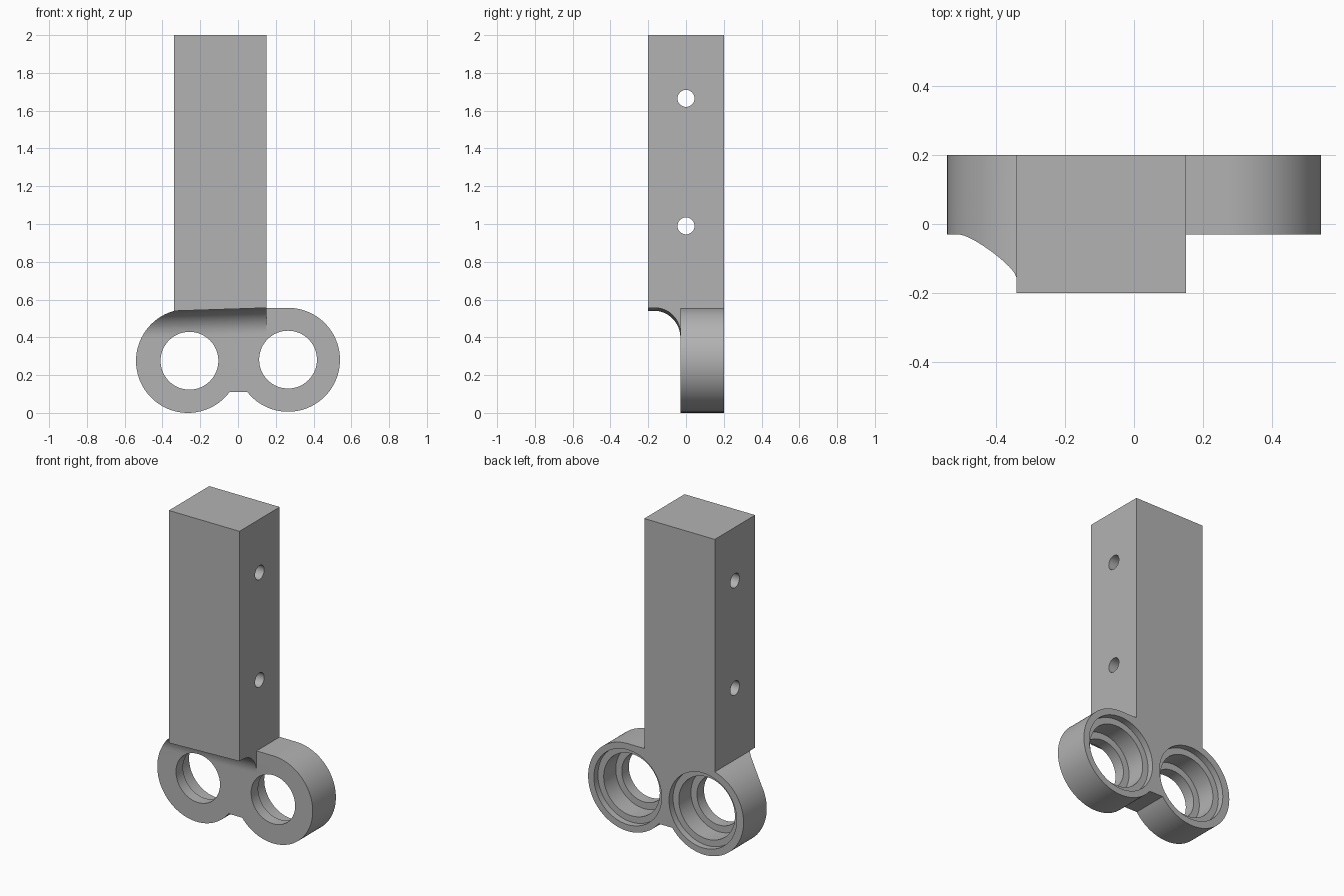
import bpy, bmesh, math
from mathutils import Vector

cube = bpy.data.objects.get("Cube")
if cube:
    bpy.data.objects.remove(cube, do_unlink=True)

grey = bpy.data.materials.new("plain grey")
grey.use_nodes = True
colour = (0.45, 0.45, 0.45, 1)
grey.diffuse_color = colour
grey.node_tree.nodes["Principled BSDF"].inputs["Base Color"].default_value = colour

LEFT = (-0.265, 0.275)
RIGHT = (0.265, 0.281)
R = 0.275
FRONT, STEP, BACK = -0.2, -0.03, 0.2
POST_A, POST_B = -0.34, 0.15


def prism(name, points, offset):
    """Solid made by sweeping a closed outline of 3D points along offset."""
    bm = bmesh.new()
    face = bm.faces.new([bm.verts.new(p) for p in points])
    new = bmesh.ops.extrude_face_region(bm, geom=[face])["geom"]
    verts = [g for g in new if isinstance(g, bmesh.types.BMVert)]
    bmesh.ops.translate(bm, verts=verts, vec=Vector(offset))
    bmesh.ops.recalc_face_normals(bm, faces=bm.faces)
    mesh = bpy.data.meshes.new(name)
    bm.to_mesh(mesh)
    bm.free()
    mesh.materials.append(grey)
    obj = bpy.data.objects.new(name, mesh)
    bpy.context.collection.objects.link(obj)
    return obj


def arc(centre, radius, start, end, steps):
    angles = [math.radians(start + (end - start) * i / steps) for i in range(steps + 1)]
    return [(centre[0] + radius * math.cos(a), centre[1] + radius * math.sin(a)) for a in angles]


def cylinder(name, axis, centre, radius, start, end, steps=64):
    ring = arc(centre, radius, 0, 360, steps)[:-1]
    if axis == "x":
        return prism(name, [(start, u, v) for u, v in ring], (end - start, 0, 0))
    return prism(name, [(u, start, v) for u, v in ring], (0, end - start, 0))


# Post and twin rings share one outline
outline = arc(LEFT, R, 105.8, 323.1, 64) + arc(RIGHT, R, 218.5 - 360, 90, 64)
outline += [(POST_B, 0.556), (POST_B, 2), (POST_A, 2)]
body = prism("bracket_body", [(x, FRONT, z) for x, z in outline], (0, BACK - FRONT, 0))

# Front relief with a concave fillet that follows the sloping underside of the post
slope = 0.016 / (POST_B - POST_A)
left_end = -0.8
top = 0.54 + slope * (left_end - POST_A)
curve = arc((STEP - 0.135, top - 0.135), 0.135, 0, 90, 20)
section = [(-0.4, -0.2), (STEP, -0.2)] + curve + [(-0.4, top)]
cutters = [prism("fillet_cutter", [(left_end, y, z) for y, z in section], (1.6, 0, slope * 1.6))]

# Square step in front of the left ring
box = [(POST_B, -0.2), (0.8, -0.2), (0.8, 0.6), (POST_B, 0.6)]
cutters.append(prism("step_cutter", [(x, -0.4, z) for x, z in box], (0, 0.4 + STEP, 0)))

# Through bores with stepped pockets open at the back
for centre in ((-0.257, 0.276), (0.265, 0.282)):
    for radius, start in ((0.153, -0.3), (0.195, 0.04), (0.235, 0.16)):
        cutters.append(cylinder("bore_cutter", "y", centre, radius, start, 0.3))

# Cross holes through the post
for z in (0.99, 1.665):
    cutters.append(cylinder("cross_hole_cutter", "x", (0, z), 0.045, -0.6, 0.6, 32))

bpy.context.view_layer.objects.active = body
for cutter in cutters:
    mod = body.modifiers.new("cut", "BOOLEAN")
    mod.operation = "DIFFERENCE"
    mod.solver = "EXACT"
    mod.object = cutter
    bpy.ops.object.modifier_apply(modifier=mod.name)
    bpy.data.objects.remove(cutter, do_unlink=True)

bpy.ops.object.select_all(action="DESELECT")
body.select_set(True)
bpy.ops.object.shade_smooth_by_angle(angle=math.radians(30))
